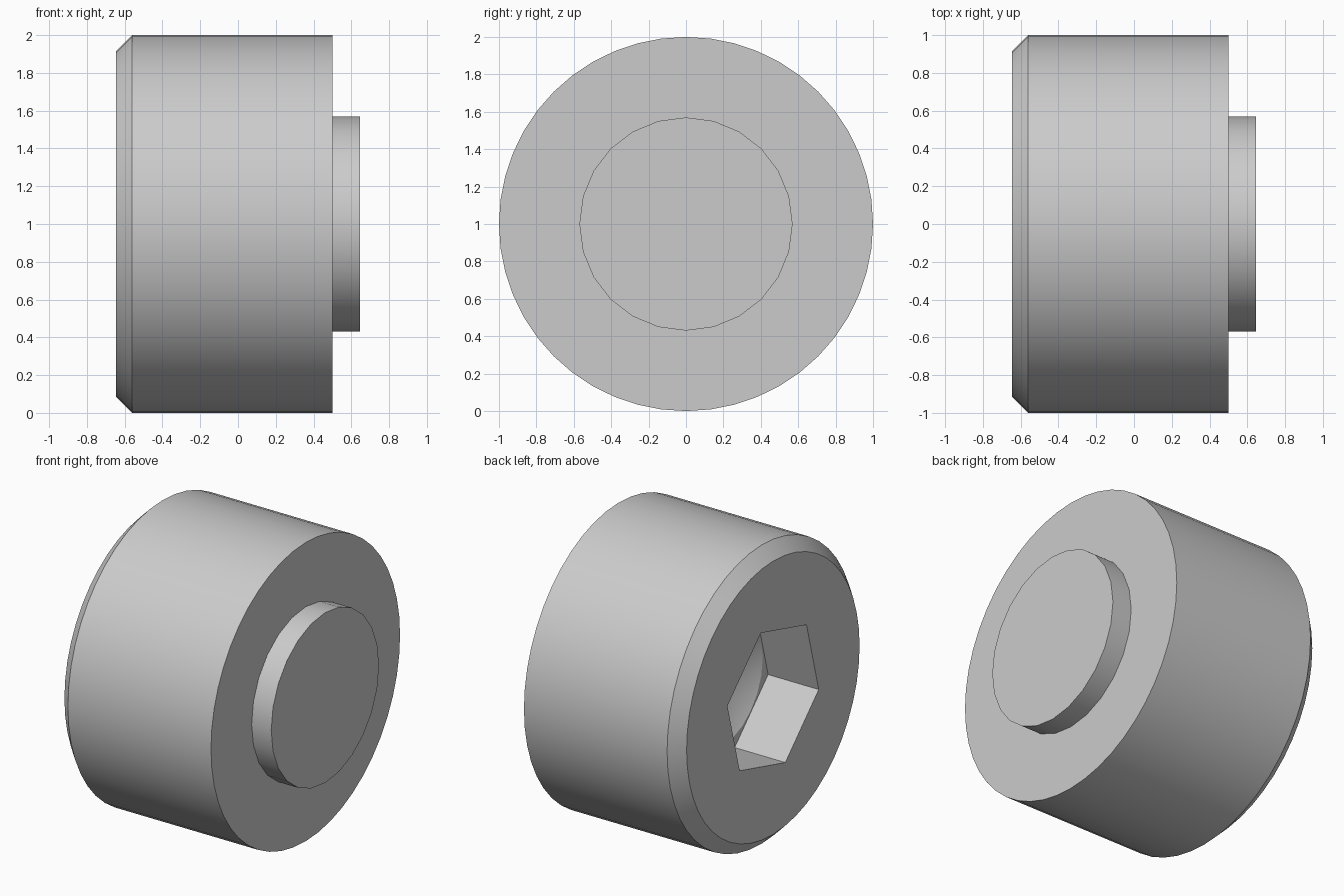
import bpy, bmesh
from math import cos, sin, pi, radians

cube = bpy.data.objects.get("Cube")
if cube:
    bpy.data.objects.remove(cube, do_unlink=True)

steel = bpy.data.materials.new("plain_grey")
steel.use_nodes = True
grey = (0.6, 0.6, 0.6, 1)
steel.diffuse_color = grey
steel.node_tree.nodes["Principled BSDF"].inputs["Base Color"].default_value = grey


def lathe(name, profile, sides, turn=0.0):
    """Closed solid turned about the x axis, from (x, radius) points."""
    bm = bmesh.new()
    rings = []
    for x, r in profile:
        if r == 0:
            rings.append([bm.verts.new((x, 0, 1))] * sides)
            continue
        angles = [turn + 2 * pi * i / sides for i in range(sides)]
        rings.append([bm.verts.new((x, r * cos(a), 1 + r * sin(a))) for a in angles])
    for near, far in zip(rings, rings[1:]):
        for i in range(sides):
            j = (i + 1) % sides
            corners = [near[i], near[j], far[j], far[i]]
            bm.faces.new(list(dict.fromkeys(corners)))
    for ring, (x, r) in zip((rings[0], rings[-1]), (profile[0], profile[-1])):
        if r:
            bm.faces.new(ring)
    bmesh.ops.recalc_face_normals(bm, faces=bm.faces)
    mesh = bpy.data.meshes.new(name)
    bm.to_mesh(mesh)
    bm.free()
    mesh.materials.append(steel)
    obj = bpy.data.objects.new(name, mesh)
    bpy.context.collection.objects.link(obj)
    return obj


def select_only(obj):
    bpy.ops.object.select_all(action='DESELECT')
    obj.select_set(True)
    bpy.context.view_layer.objects.active = obj


def cut(target, cutter):
    mod = target.modifiers.new("cut", 'BOOLEAN')
    mod.operation = 'DIFFERENCE'
    mod.solver = 'EXACT'
    mod.object = cutter
    select_only(target)
    bpy.ops.object.modifier_apply(modifier=mod.name)
    bpy.data.objects.remove(cutter, do_unlink=True)


back, shoulder, floor = -0.645, 0.5, -0.27

# Drum with one chamfered rim
body = lathe("body", [(back, 0.915), (back + 0.085, 1), (shoulder, 1)], 48)

# Hexagonal socket, then the drill point at its bottom
cut(body, lathe("hex_cutter", [(-0.9, 0.5), (floor, 0.5)], 6, radians(15)))
cut(body, lathe("drill_cutter", [(floor - 0.1, 0.425), (floor, 0.425), (floor + 0.245, 0)], 24))

# Short round boss on the opposite end
boss = lathe("boss", [(shoulder - 0.05, 0.57), (0.645, 0.57)], 24)

for part in (body, boss):
    select_only(part)
    bpy.ops.object.shade_smooth_by_angle(angle=radians(25))
